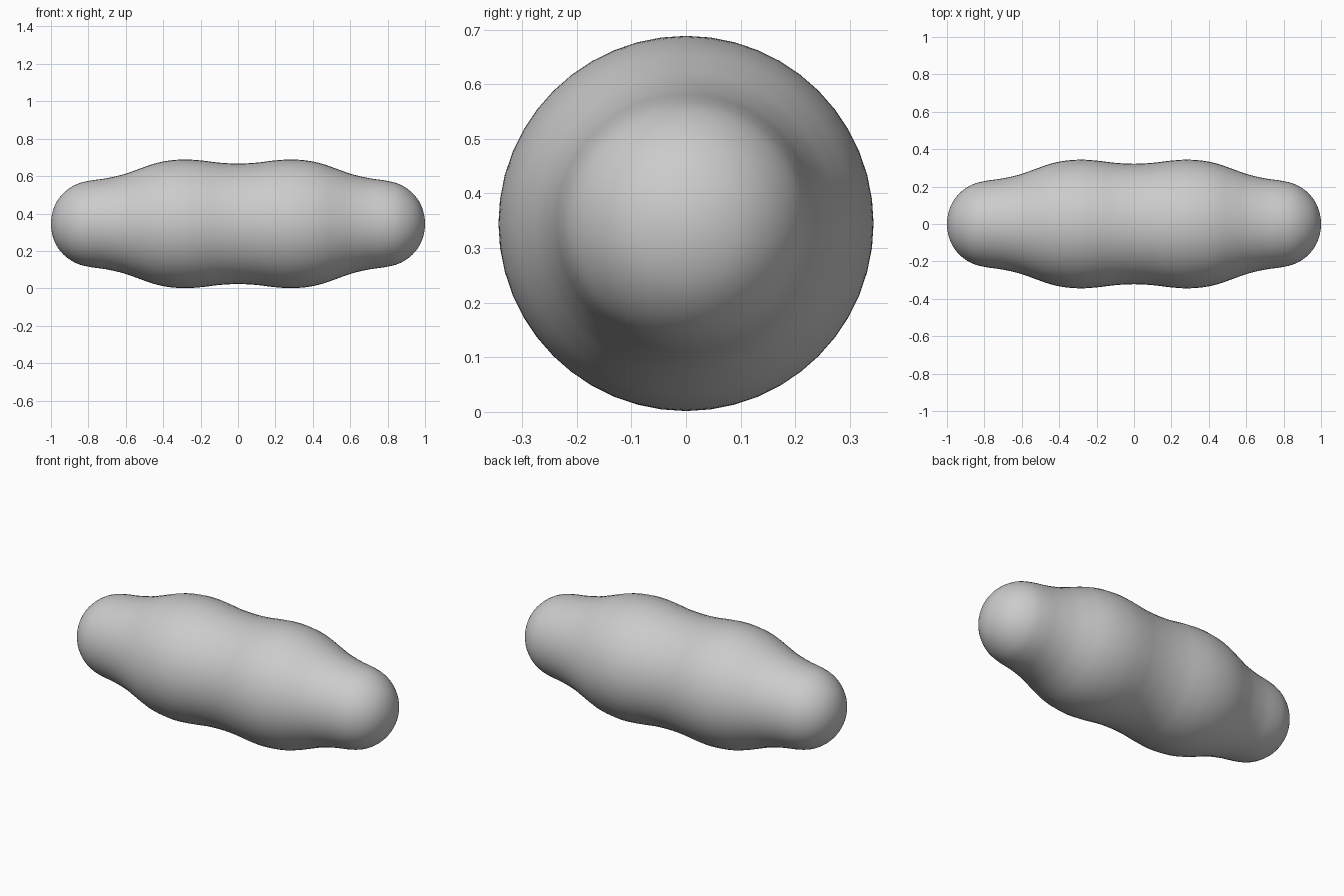
import bpy, bmesh, math
from mathutils import Vector

if "Cube" in bpy.data.objects:
    bpy.data.objects.remove(bpy.data.objects["Cube"])

SIDES = 48
STEPS = 4
CENTRE_Z = 0.345

# Half profile from the middle to the rounded tip: (x, radius)
half = [(0, .322), (.10, .327), (.19, .338), (.28, .344), (.37, .338), (.45, .321),
        (.53, .293), (.61, .265), (.70, .244), (.79, .231), (.86, .213), (.92, .176),
        (.965, .125), (.991, .065), (1, 0)]
full = [(-x, r) for x, r in reversed(half[1:])] + half
ctrl = [Vector(p) for p in full]
ctrl = [Vector((-.991, -.065))] + ctrl + [Vector((.991, -.065))]


def spline(p0, p1, p2, p3, t):
    return 0.5 * (2 * p1 + (p2 - p0) * t + (2 * p0 - 5 * p1 + 4 * p2 - p3) * t ** 2
                  + (3 * p1 - p0 - 3 * p2 + p3) * t ** 3)


profile = [spline(*ctrl[i:i + 4], k / STEPS)
           for i in range(len(ctrl) - 3) for k in range(STEPS)][1:]

# Lumpy body: profile turned around the x axis
bm = bmesh.new()
rings = []
for x, r in profile:
    angles = [2 * math.pi * k / SIDES for k in range(SIDES)]
    rings.append([bm.verts.new((x, r * math.cos(a), CENTRE_Z + r * math.sin(a))) for a in angles])
for a, b in zip(rings, rings[1:]):
    for k in range(SIDES):
        n = (k + 1) % SIDES
        bm.faces.new((a[k], a[n], b[n], b[k]))

# Closed tips
for x, ring in ((-1, rings[0]), (1, rings[-1])):
    tip = bm.verts.new((x, 0, CENTRE_Z))
    for k in range(SIDES):
        bm.faces.new((ring[k], ring[(k + 1) % SIDES], tip))
bmesh.ops.recalc_face_normals(bm, faces=bm.faces)
for f in bm.faces:
    f.smooth = True

mesh = bpy.data.meshes.new("lumpy_body")
bm.to_mesh(mesh)
bm.free()
bpy.context.collection.objects.link(bpy.data.objects.new("lumpy_body", mesh))
